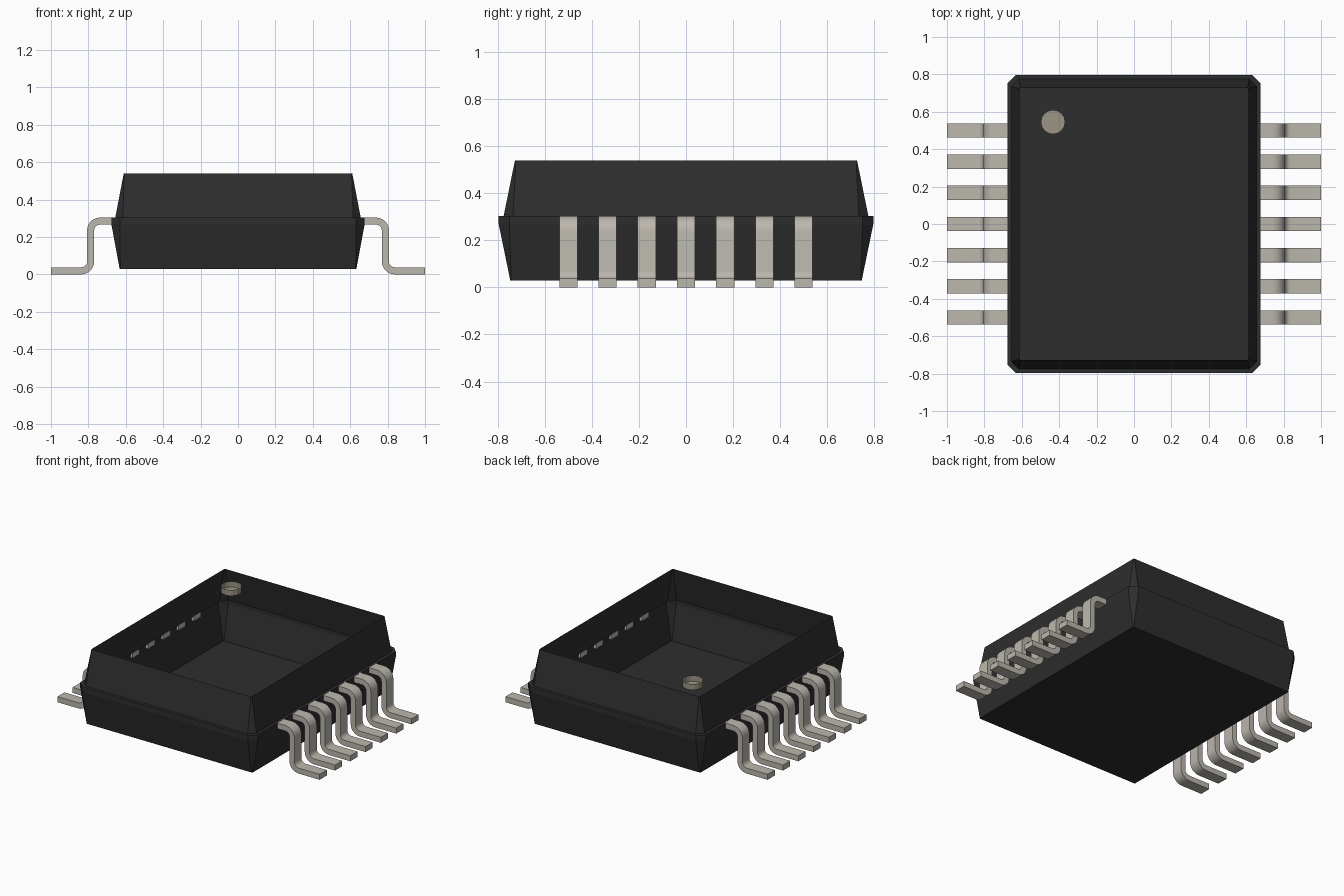
import bpy, bmesh, math

if "Cube" in bpy.data.objects:
    bpy.data.objects.remove(bpy.data.objects["Cube"])


def material(name, rgb, rough):
    m = bpy.data.materials.new(name)
    m.use_nodes = True
    m.diffuse_color = (*rgb, 1)
    bsdf = m.node_tree.nodes["Principled BSDF"]
    bsdf.inputs["Base Color"].default_value = (*rgb, 1)
    bsdf.inputs["Roughness"].default_value = rough
    return m


BLACK = material("black plastic", (0.027, 0.027, 0.027), 0.7)
METAL = material("tinned metal", (0.50, 0.475, 0.42), 0.5)
MARK = material("marker beige", (0.33, 0.30, 0.235), 0.6)


def finish(bm, name, mat, smooth=False):
    bmesh.ops.recalc_face_normals(bm, faces=bm.faces)
    mesh = bpy.data.meshes.new(name)
    bm.to_mesh(mesh)
    bm.free()
    mesh.materials.append(mat)
    obj = bpy.data.objects.new(name, mesh)
    bpy.context.collection.objects.link(obj)
    if smooth:
        bpy.ops.object.select_all(action='DESELECT')
        obj.select_set(True)
        bpy.context.view_layer.objects.active = obj
        bpy.ops.object.shade_smooth_by_angle(angle=math.radians(30))
    return obj


def loft(bm, rings):
    """Bridge equal-length closed rings of points; returns the vertex rings."""
    vs = [[bm.verts.new(p) for p in r] for r in rings]
    for a, b in zip(vs, vs[1:]):
        n = len(a)
        for i in range(n):
            j = (i + 1) % n
            bm.faces.new((a[i], a[j], b[j], b[i]))
    return vs


def chamfered_rect(hx, hy, c, z):
    return [(hx, -hy + c, z), (hx, hy - c, z), (hx - c, hy, z), (-hx + c, hy, z),
            (-hx, hy - c, z), (-hx, -hy + c, z), (-hx + c, -hy, z), (hx - c, -hy, z)]


# Body: thin open-topped shell, chamfered corners widest at the waist ledge
bm = bmesh.new()
rings = loft(bm, [
    chamfered_rect(0.633, 0.747, 0.004, 0.03),
    chamfered_rect(0.677, 0.796, 0.045, 0.268),
    chamfered_rect(0.677, 0.796, 0.045, 0.304),
    chamfered_rect(0.656, 0.775, 0.040, 0.304),
    chamfered_rect(0.611, 0.727, 0.004, 0.54),
])
bm.faces.new(rings[0])
finish(bm, "body_shell", BLACK)

# Pin-one marker: shallow round cup at the height of the rim
bm = bmesh.new()
N = 16
rings = loft(bm, [[(-0.433 + 0.065 * math.cos(2 * math.pi * i / N),
                    0.545 + 0.065 * math.sin(2 * math.pi * i / N), z)
                   for i in range(N)] for z in (0.50, 0.54)])
bm.faces.new(rings[0])
finish(bm, "pin_one_marker", MARK)


# Lead side outline: S-shaped centre line with two rounded bends, thickened
def lead_outline(half=0.019, r=0.05, steps=6):
    xv, top, foot = 0.788, 0.285, 0.019
    path = [(0.66, top, 0, 1)]                         # x, z, normal x, normal z
    for i in range(steps + 1):
        a = math.radians(90 - 90 * i / steps)
        c, s = math.cos(a), math.sin(a)
        path.append((xv - r + r * c, top - r + r * s, c, s))
    for i in range(steps + 1):
        a = math.radians(180 + 90 * i / steps)
        c, s = math.cos(a), math.sin(a)
        path.append((xv + r + r * c, foot + r + r * s, -c, -s))
    path.append((1.0, foot, 0, 1))
    upper = [(x + nx * half, z + nz * half) for x, z, nx, nz in path]
    lower = [(x - nx * half, z - nz * half) for x, z, nx, nz in path]
    return upper, lower


# Leads: seven per side
upper, lower = lead_outline()
WIDTH, PITCH = 0.077, 0.1667
for side, sx in (("left", 1), ("right", -1)):
    for k in range(7):
        y0 = (k - 3) * PITCH - WIDTH / 2
        y1 = y0 + WIDTH
        bm = bmesh.new()
        sections = [[(sx * u[0], y0, u[1]), (sx * u[0], y1, u[1]),
                     (sx * l[0], y1, l[1]), (sx * l[0], y0, l[1])]
                    for u, l in zip(upper, lower)]
        rings = loft(bm, sections)
        bm.faces.new(rings[0])
        bm.faces.new(rings[-1])
        finish(bm, f"{side}_lead_{k + 1}", METAL, smooth=True)
